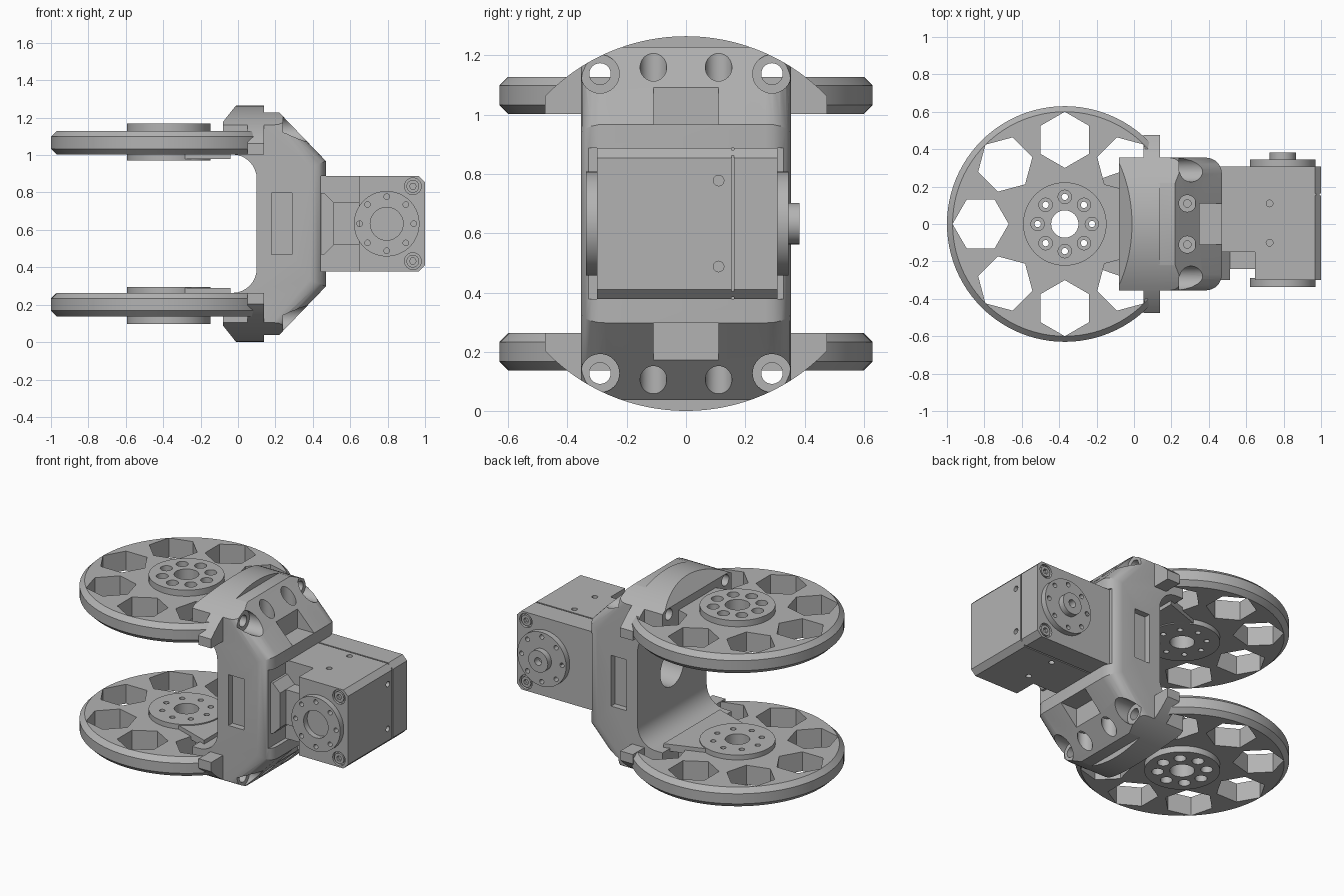
import bpy, bmesh, math
from mathutils import Vector

if "Cube" in bpy.data.objects:
    bpy.data.objects.remove(bpy.data.objects["Cube"])

MID = 0.633  # height of the plane of symmetry; parts are built around it
grey = bpy.data.materials.new("machined grey")
grey.use_nodes = True
COLOUR = (0.45, 0.45, 0.45, 1)
grey.diffuse_color = COLOUR
grey.node_tree.nodes["Principled BSDF"].inputs["Base Color"].default_value = COLOUR


def prism(axis, pts, lo, hi, bevel=None, width=0.03, segs=1):
    """Extrude a 2D outline along an axis; bevel edges picked by a rule."""
    place = {"x": lambda a, b, c: (c, a, b),
             "y": lambda a, b, c: (a, c, b),
             "z": lambda a, b, c: (a, b, c)}[axis]
    bm = bmesh.new()
    rings = [[bm.verts.new(place(a, b, c)) for a, b in pts] for c in (lo, hi)]
    n = len(pts)
    bm.faces.new(rings[0])
    bm.faces.new(rings[1])
    for i in range(n):
        j = (i + 1) % n
        bm.faces.new((rings[0][i], rings[0][j], rings[1][j], rings[1][i]))
    bmesh.ops.recalc_face_normals(bm, faces=bm.faces)
    if bevel:
        edges = [e for e in bm.edges if bevel(e.verts[0].co, e.verts[1].co)]
        bmesh.ops.bevel(bm, geom=edges, offset=width, offset_type="OFFSET",
                        segments=segs, profile=0.5, affect="EDGES")
    mesh = bpy.data.meshes.new("part")
    bm.to_mesh(mesh)
    bm.free()
    ob = bpy.data.objects.new("part", mesh)
    bpy.context.collection.objects.link(ob)
    return ob


def circle(a, b, r, n=32, turn=0.0):
    return [(a + r * math.cos(turn + math.tau * i / n),
             b + r * math.sin(turn + math.tau * i / n)) for i in range(n)]


def cyl(axis, a, b, r, lo, hi, n=32):
    return prism(axis, circle(a, b, r, n), lo, hi)


def box(x0, x1, y0, y1, z0, z1):
    return prism("z", [(x0, y0), (x1, y0), (x1, y1), (x0, y1)], z0, z1)


def polar(a, b, r, n, turn=0.0):
    return circle(a, b, r, n, turn)


def finish(name, ob, steps=(), mirror=False):
    """Apply booleans (operation, helper), mirror, colour, shade and name."""
    for op, helper in steps:
        mod = ob.modifiers.new("cut", "BOOLEAN")
        mod.operation, mod.object, mod.solver = op, helper, "EXACT"
    if mirror:
        mod = ob.modifiers.new("mirror", "MIRROR")
        mod.use_axis = (False, False, True)
        mod.use_mirror_merge = False
    graph = bpy.context.evaluated_depsgraph_get()
    mesh = bpy.data.meshes.new_from_object(ob.evaluated_get(graph))
    ob.modifiers.clear()
    ob.data = mesh
    for _, helper in steps:
        bpy.data.objects.remove(helper)
    mesh.materials.clear()
    mesh.materials.append(grey)
    ob.name = mesh.name = name
    ob.location.z = MID
    bpy.ops.object.select_all(action="DESELECT")
    ob.select_set(True)
    bpy.context.view_layer.objects.active = ob
    bpy.ops.object.shade_smooth_by_angle(angle=math.radians(25))
    return ob


def cuts(*helpers):
    return [("DIFFERENCE", h) for h in helpers]


# Perforated wheel plates with raised hubs
CX, R = -0.37, 0.63
plate = prism("z", circle(CX, 0, R, 96), 0.37, 0.495,
              lambda p, q: abs(p.z - q.z) < 1e-5)
hexes = []
for i in range(1, 8):
    t = math.tau * i / 8
    hexes.append(prism("z", circle(CX + 0.45 * math.cos(t), 0.45 * math.sin(t),
                                   0.15, 6, t), 0.3, 0.6))
steps = cuts(box(0.1, 0.5, -1, 1, 0.2, 0.7), *hexes)
finish("wheel_plates", plate, steps, mirror=True)

hub = cyl("z", CX, 0, 0.223, 0.338, 0.535, 64)
web = prism("z", [(-0.3, -0.2), (-0.04, -0.29), (-0.04, 0.29), (-0.3, 0.2)], 0.345, 0.39)
steps = [("UNION", web)] + cuts(cyl("z", CX, 0, 0.073, 0.2, 0.7))
for a, b in polar(CX, 0, 0.145, 8):
    steps += cuts(cyl("z", a, b, 0.036, 0.48, 0.7, 20),
                  cyl("z", a, b, 0.017, 0.2, 0.5, 16))
bore = cyl("z", CX, 0, 0.073, 0.2, 0.7)
finish("hubs", hub, steps, mirror=True)
# Open the plates where the hub holes pass through them
plates = bpy.data.objects["wheel_plates"]
plates.location.z = 0
bores = [cyl("z", CX, 0, 0.2, s * 0.2, s * 0.7, 48) for s in (-1, 1)]
finish("wheel_plates", plates, cuts(bore, *bores))

# Arched collars joining the plates to the yoke
ARC = 0.66


def arch(half, base, steps=32):
    pts = [(half, base)]
    for i in range(steps + 1):
        y = half - 2 * half * i / steps
        pts.append((y, 0.632 - ARC + math.sqrt(ARC ** 2 - y * y)))
    return pts + [(-half, base)]


def bolt_holes(s):
    return [cyl("x", y, s * 0.505, 0.036, -0.5, 0.8) for y in (-0.29, 0.29)]


collar = prism("x", arch(0.355, 0.37), -0.08, 0.14)
side = [(-0.08, 0.3), (0.2, 0.3), (0.2, 0.7), (0.045, 0.7), (-0.01, 0.633), (-0.08, 0.545)]
finish("collars", collar, [("INTERSECT", prism("y", side, -1, 1))]
       + cuts(*bolt_holes(1)), mirror=True)
for name, s in (("left_collar_ends", 1), ("right_collar_ends", -1)):
    y0, y1 = sorted((s * 0.34, s * 0.475))
    end = box(0.05, 0.14, y0, y1, 0.37, 0.6)
    finish(name, end, [("INTERSECT", prism("x", arch(0.475, 0.3), -0.2, 0.3))], mirror=True)

# Yoke body
half = [(0.47, 0.335), (0.22, 0.595), (0.13, 0.595), (0.13, 0.45), (-0.05, 0.45), (-0.05, 0.37)]
for i in range(9):
    t = math.pi / 2 * (1 - i / 8)
    half.append((-0.03 + 0.13 * math.cos(t), 0.24 + 0.13 * math.sin(t)))
outline = half + [(x, -z) for x, z in reversed(half)]
body = prism("y", outline, -0.355, 0.355,
             lambda p, q: abs(p.y - q.y) < 1e-5 and min(p.x, q.x) > 0.2, 0.085, 5)
dome = arch(0.355, 0)[1:-1]
envelope = prism("x", dome + [(-y, -z) for y, z in dome], -0.3, 0.8)
steps = [("INTERSECT", envelope)]
steps += cuts(box(0.445, 0.6, -1, 1, -0.255, 0.255),
              cyl("x", 0, 0, 0.12, 0.0, 0.25, 40))
for s in (-1, 1):
    y0, y1 = sorted((s * 0.315, s * 0.5))
    steps += cuts(box(0.18, 0.29, y0, y1, -0.165, 0.165), *bolt_holes(s))
    z0, z1 = sorted((s * 0.335, s * 0.465))
    steps += cuts(box(0.35, 0.6, -0.11, 0.11, z0, z1))
    for k in (-1, 1):
        z0, z1 = sorted((s * 0.45, s * 0.8))
        steps += cuts(cyl("x", k * 0.29, s * 0.505, 0.065, 0.24, 0.8),
                      cyl("z", 0.285, k * 0.11, 0.045, z0, z1),
                      cyl("z", 0.285, k * 0.11, 0.02, s * 0.4, s * 0.6, 16))
finish("yoke_body", body, steps)

# Motor housing
shape = [(0.445, -0.15), (0.648, -0.15), (0.648, -0.3), (1, -0.3), (1, 0.308), (0.445, 0.308)]
motor = prism("z", shape, -0.255, 0.255,
              lambda p, q: min(p.x, q.x) > 0.99 and abs(p.z - q.z) < 1e-5, 0.033)
steps = cuts(box(0.992, 1.1, 0.153, 0.162, -0.5, 0.5))
for s in (-1, 1):
    z0, z1 = sorted((s * 0.248, s * 0.4))
    steps += cuts(box(0.3, 1.1, 0.153, 0.162, z0, z1),
                  cyl("x", 0.11, s * 0.145, 0.018, 0.96, 1.1, 16))
    for y in (-0.1, 0.11):
        steps += cuts(cyl("z", 0.725, y, 0.018, s * 0.22, s * 0.3, 16))
    for y in (-0.3, 0.308):
        steps += cuts(cyl("y", 0.935, s * 0.2, 0.045, y - 0.02, y + 0.02, 24))
finish("motor_housing", motor, steps)

# Corner screws sitting in their counterbores
for name, y in (("front_screws", -0.289), ("back_screws", 0.297)):
    screw = cyl("y", 0.935, 0.2, 0.034, y - 0.009, y + 0.009, 24)
    finish(name, screw, cuts(prism("y", circle(0.935, 0.2, 0.018, 6), y - 0.1, y + 0.1)),
           mirror=True)

# Connector and tapered boss behind the motor
finish("connector", box(0.445, 0.65, -0.24, -0.14, -0.113, 0.113))
boss = [(0.44, -0.165), (0.46, -0.165), (0.512, -0.113), (0.512, 0.113), (0.46, 0.165), (0.44, 0.165)]
finish("connector_boss", prism("y", boss, -0.3, -0.14))

# Output horns and shaft knob
HX = 0.795
for name, lo, hi, hole in (("front_horn", -0.337, -0.29, 0.088), ("back_horn", 0.3, 0.345, 0.04)):
    horn = cyl("y", HX, 0, 0.175, lo, hi, 64)
    holes = [cyl("y", HX, 0, hole, lo - 0.1, hi + 0.1)]
    holes += [cyl("y", a, b, 0.015, lo - 0.1, hi + 0.1, 16) for a, b in polar(HX, 0, 0.145, 8)]
    finish(name, horn, cuts(*holes))
finish("shaft_knob", cyl("y", HX, 0, 0.07, 0.3, 0.383, 40),
       cuts(cyl("y", HX, 0, 0.025, 0.34, 0.5, 20)))
